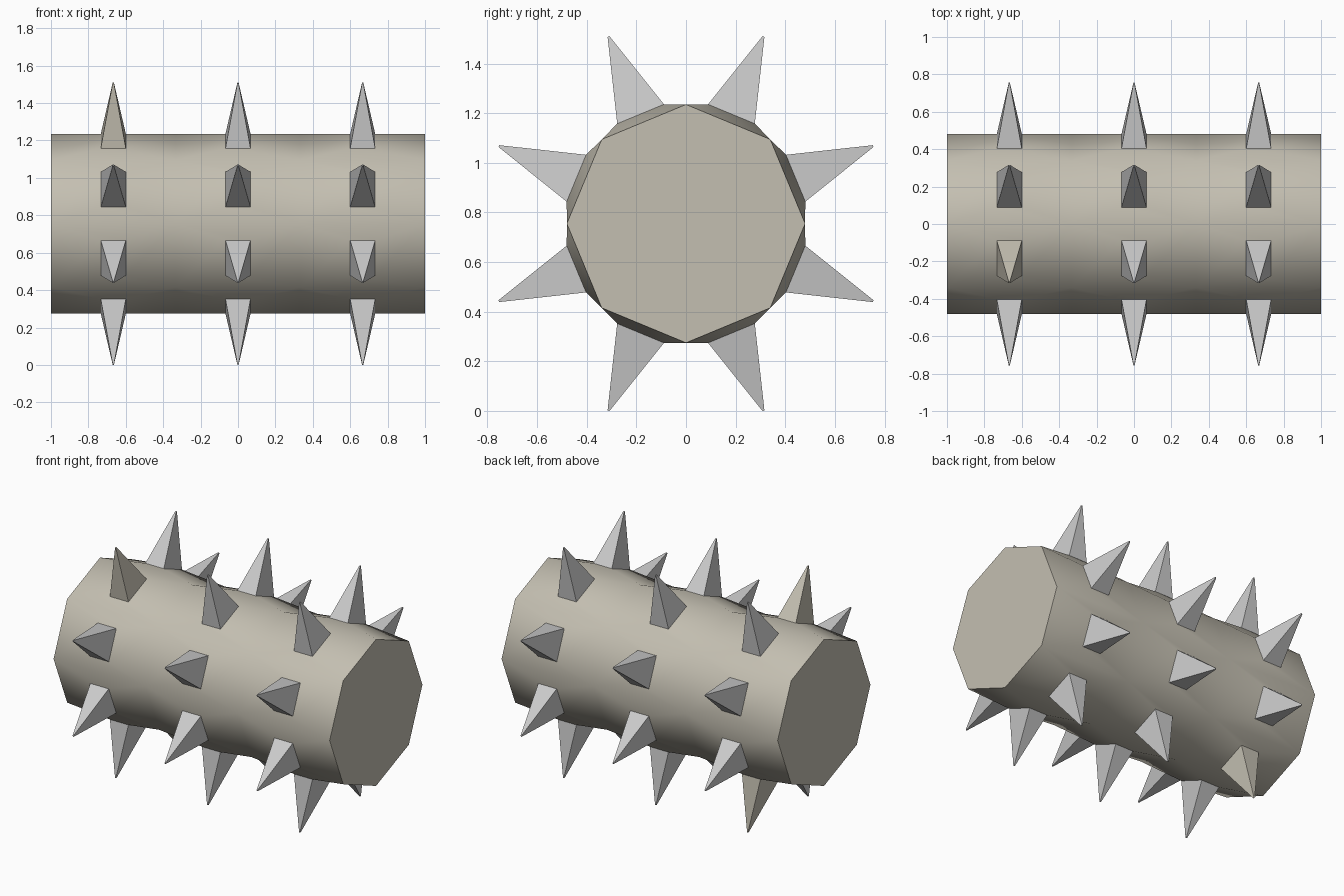
import bpy, bmesh
from math import cos, sin, pi
from mathutils import Vector

if "Cube" in bpy.data.objects:
    bpy.data.objects.remove(bpy.data.objects["Cube"])

R, CZ = 0.48, 0.755          # drum radius and axis height
RINGS = (-2/3, 0, 2/3)       # spike ring positions along x
SIDES = 8

mat = bpy.data.materials.new("drum_tan")
mat.diffuse_color = (0.55, 0.52, 0.44, 1)
mat.use_nodes = True
mat.node_tree.nodes["Principled BSDF"].inputs["Base Color"].default_value = mat.diffuse_color


def polar(x, a, r):
    return Vector((x, r * cos(a), CZ + r * sin(a)))


def pad(x, a, dist, hx, ht):
    """Rectangle facing outward at angle a, half sizes hx (along x), ht (tangent)."""
    t = Vector((0, -sin(a), cos(a)))
    c = polar(x, a, dist)
    return [c + Vector((sx * hx, 0, 0)) + t * (st * ht)
            for sx, st in ((-1, -1), (1, -1), (1, 1), (-1, 1))]


def finish(bm, name, colour=None):
    bmesh.ops.remove_doubles(bm, verts=bm.verts, dist=1e-4)
    bmesh.ops.recalc_face_normals(bm, faces=bm.faces)
    me = bpy.data.meshes.new(name)
    bm.to_mesh(me)
    bm.free()
    if colour:
        me.materials.append(colour)
    ob = bpy.data.objects.new(name, me)
    bpy.context.collection.objects.link(ob)


def bridge(bm, outer, inner, smooth):
    o = [bm.verts.new(p) for p in outer]
    i = [bm.verts.new(p) for p in inner]
    for k in range(4):
        n = (k + 1) % 4
        bm.faces.new((o[k], o[n], i[n], i[k])).smooth = smooth
    return i


# Drum: octagonal panels, each rising to a raised pad that carries a spike
bm = bmesh.new()
half = pi / SIDES
for x in RINGS:
    for k in range(SIDES):
        a = (2 * k + 1) * half
        panel = [polar(x - 1/3, a - half, R), polar(x + 1/3, a - half, R),
                 polar(x + 1/3, a + half, R), polar(x - 1/3, a + half, R)]
        inner = bridge(bm, panel, pad(x, a, 0.478, 0.067, 0.102), True)
        bm.faces.new(inner).smooth = False
# Flat end caps
for x in (-1, 1):
    bm.faces.new([bm.verts.new(polar(x, 2 * k * half, R)) for k in range(SIDES)])
finish(bm, "drum", mat)

# Spikes: four-sided with tiny blunt tips; two opposite ones share the drum colour
for r, x in enumerate(RINGS):
    for k in range(SIDES):
        a = (2 * k + 1) * half
        bm = bmesh.new()
        tip = bridge(bm, pad(x, a, 0.478, 0.067, 0.102),
                     pad(x, a, 0.816, 0.003, 0.004), False)
        bm.faces.new(tip)
        # closed base, sunk just inside the drum
        bm.faces.new([bm.verts.new(p) for p in pad(x, a, 0.478, 0.067, 0.102)])
        tan = r == 0 and k in (2, 6)
        finish(bm, f"spike_{r + 1}_{k + 1}", mat if tan else None)
